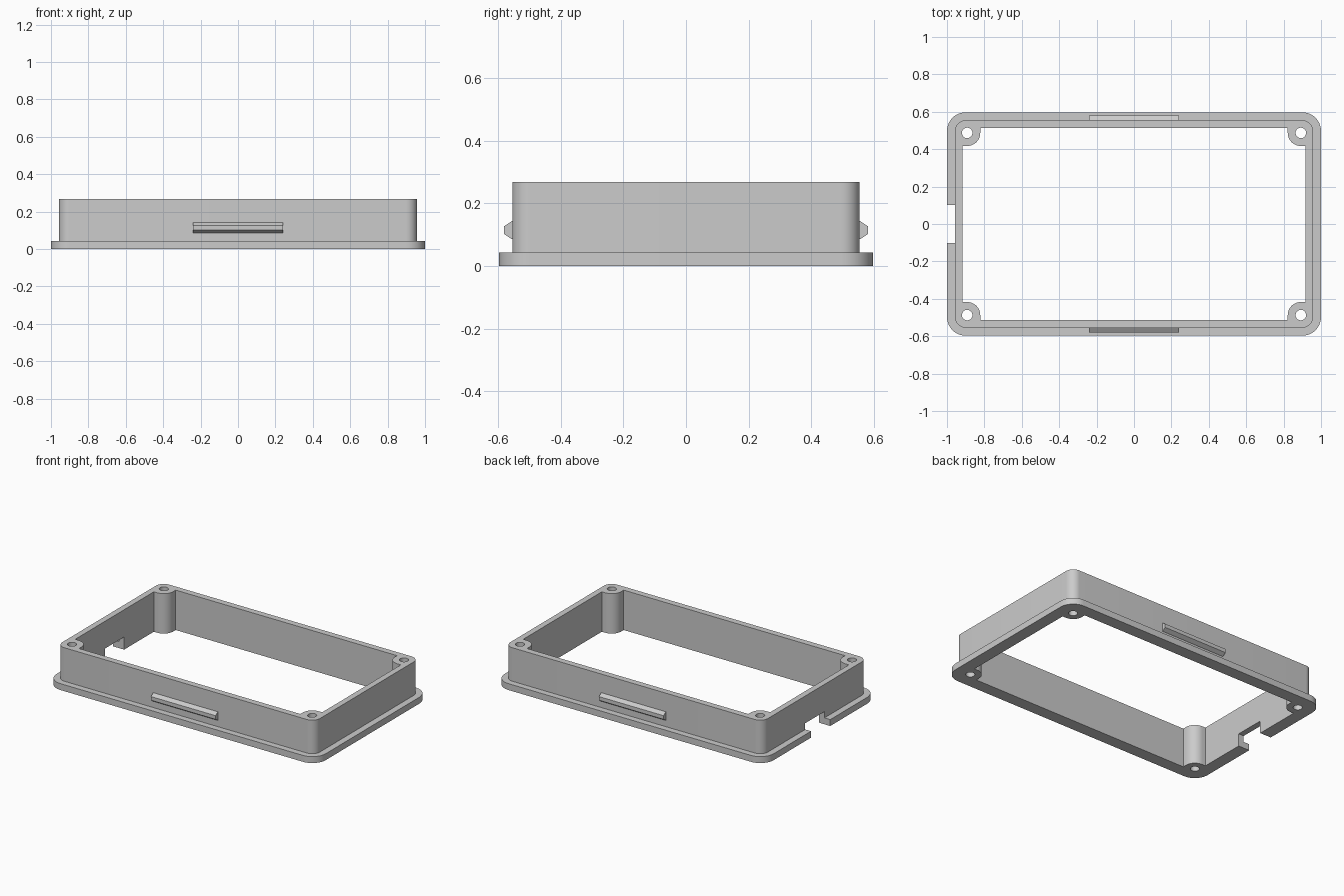
import bpy
import bmesh
from math import pi, cos, sin

cube = bpy.data.objects.get("Cube")
if cube:
    bpy.data.objects.remove(cube, do_unlink=True)

# Main dimensions
FLANGE_X, FLANGE_Y, FLANGE_TOP = 1.0, 0.597, 0.043
WALL_X, WALL_Y, WALL_TOP = 0.957, 0.555, 0.268
INNER_X, INNER_Y = 0.917, 0.513
POST_X, POST_Y, POST_R, HOLE_R = 0.892, 0.487, 0.07, 0.028
CORNERS = [(1, 1), (-1, 1), (-1, -1), (1, -1)]

grey = bpy.data.materials.new("light grey plastic")
grey.use_nodes = True
colour = (0.6, 0.6, 0.6, 1)
grey.diffuse_color = colour
grey.node_tree.nodes["Principled BSDF"].inputs["Base Color"].default_value = colour


def arc(cx, cy, r, start, sweep, steps):
    return [(cx + r * cos(start + sweep * i / steps),
             cy + r * sin(start + sweep * i / steps)) for i in range(steps + 1)]


def rounded_rect(hx, hy, r):
    pts = []
    for i, (sx, sy) in enumerate(CORNERS):
        pts += arc(sx * (hx - r), sy * (hy - r), r, i * pi / 2, pi / 2, 12)
    return pts


def opening_outline():
    """Rectangle whose corners are bitten by the rounded screw posts."""
    pts = []
    for i, (sx, sy) in enumerate(CORNERS):
        bite = arc(sx * POST_X, sy * POST_Y, POST_R, 1.5 * pi, -pi / 2, 12)
        bite = [(sx * INNER_X, sy * (POST_Y - POST_R))] + [
            (sx * (POST_X + POST_R * cos(a)), sy * (POST_Y + POST_R * sin(a)))
            for a in [1.5 * pi - k * pi / 24 for k in range(13)]
        ] + [(sx * (POST_X - POST_R), sy * INNER_Y)]
        pts += bite if sx * sy > 0 else bite[::-1]
    return pts


def prism(name, outline, low, high, axis="z"):
    """Extrude a closed outline along z, or a (y, z) outline along x."""
    bm = bmesh.new()

    def place(p, d):
        return (p[0], p[1], d) if axis == "z" else (d, p[0], p[1])

    bottom = [bm.verts.new(place(p, low)) for p in outline]
    top = [bm.verts.new(place(p, high)) for p in outline]
    bm.faces.new(bottom[::-1])
    bm.faces.new(top)
    n = len(outline)
    for i in range(n):
        j = (i + 1) % n
        bm.faces.new((bottom[i], bottom[j], top[j], top[i]))
    bmesh.ops.recalc_face_normals(bm, faces=bm.faces)
    mesh = bpy.data.meshes.new(name)
    bm.to_mesh(mesh)
    bm.free()
    mesh.materials.append(grey)
    obj = bpy.data.objects.new(name, mesh)
    bpy.context.collection.objects.link(obj)
    return obj


def select_only(obj):
    bpy.ops.object.select_all(action="DESELECT")
    obj.select_set(True)
    bpy.context.view_layer.objects.active = obj


def combine(target, tool, operation):
    mod = target.modifiers.new(operation.lower(), "BOOLEAN")
    mod.operation = operation
    mod.solver = "EXACT"
    mod.object = tool
    select_only(target)
    bpy.ops.object.modifier_apply(modifier=mod.name)
    bpy.data.objects.remove(tool, do_unlink=True)


# Frame: flange with a taller wall standing on it
frame = prism("frame", rounded_rect(FLANGE_X, FLANGE_Y, 0.1), 0, FLANGE_TOP)
wall = prism("wall", rounded_rect(WALL_X, WALL_Y, 0.058), 0.01, WALL_TOP)
combine(frame, wall, "UNION")

# Open middle, leaving a screw post in each corner
combine(frame, prism("opening", opening_outline(), -0.1, 0.4), "DIFFERENCE")

# Screw holes
for sx, sy in CORNERS:
    circle = arc(sx * POST_X, sy * POST_Y, HOLE_R, 0, 2 * pi, 32)[:-1]
    combine(frame, prism("screw_hole", circle, -0.1, 0.4), "DIFFERENCE")

# Cable notch through the flange and lower wall on one short side
notch = [(-0.102, -0.1), (0.102, -0.1), (0.102, 0.085), (-0.102, 0.085)]
combine(frame, prism("cable_notch", notch, -1.1, -0.85, "x"), "DIFFERENCE")

select_only(frame)
bpy.ops.object.shade_smooth_by_angle(angle=pi / 6)

# Snap ridges on the two long sides
for side, name in ((-1, "front_snap_ridge"), (1, "back_snap_ridge")):
    profile = [(side * y, z) for y, z in
               ((0.55, 0.143), (0.557, 0.143), (0.581, 0.127),
                (0.581, 0.102), (0.557, 0.086), (0.55, 0.086))]
    prism(name, profile, -0.24, 0.24, "x")
